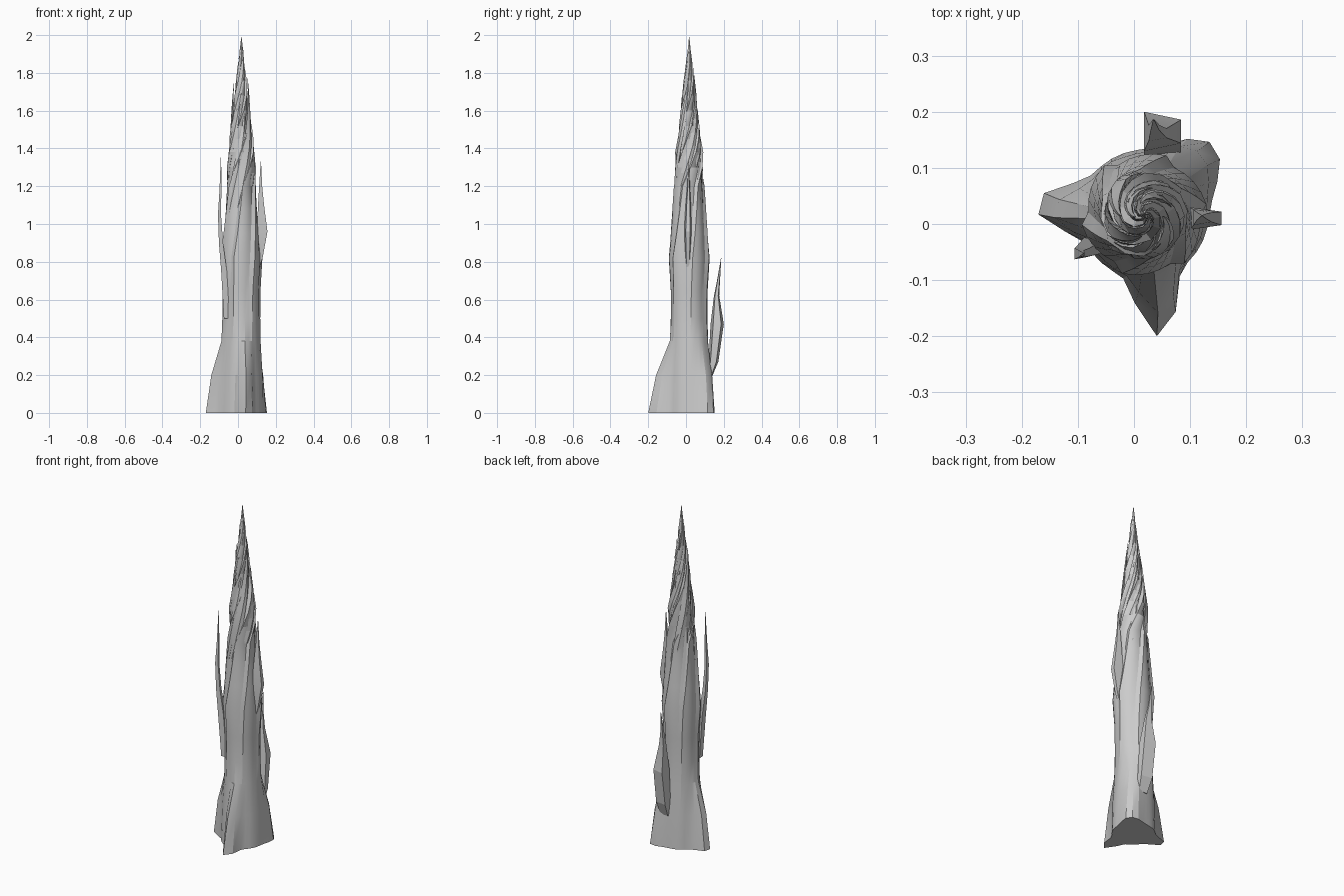
import bpy, bmesh, math
from math import sin, cos, pi, radians
from mathutils import Vector

cube = bpy.data.objects.get("Cube")
if cube:
    bpy.data.objects.remove(cube, do_unlink=True)

stone = bpy.data.materials.new("pale grey stone")
stone.use_nodes = True
GREY = (0.6, 0.6, 0.6, 1)
stone.diffuse_color = GREY
stone.node_tree.nodes["Principled BSDF"].inputs["Base Color"].default_value = GREY


def loft(name, rings, smooth=22):
    """Skin closed rings of equal point count and cap both ends."""
    bm = bmesh.new()
    loops = [[bm.verts.new(p) for p in ring] for ring in rings]
    n = len(loops[0])
    for a, b in zip(loops, loops[1:]):
        for i in range(n):
            j = (i + 1) % n
            bm.faces.new((a[i], a[j], b[j], b[i]))
    bm.faces.new(loops[0][::-1])
    bm.faces.new(loops[-1])
    bmesh.ops.recalc_face_normals(bm, faces=bm.faces)
    mesh = bpy.data.meshes.new(name)
    bm.to_mesh(mesh)
    bm.free()
    mesh.materials.append(stone)
    obj = bpy.data.objects.new(name, mesh)
    bpy.context.collection.objects.link(obj)
    bpy.ops.object.select_all(action='DESELECT')
    obj.select_set(True)
    bpy.context.view_layer.objects.active = obj
    bpy.ops.object.shade_smooth_by_angle(angle=radians(smooth))
    return obj


def lerp(table, z):
    """Read a value from (height, value) pairs."""
    for (z0, v0), (z1, v1) in zip(table, table[1:]):
        if z <= z1:
            return v0 + (v1 - v0) * (z - z0) / (z1 - z0)
    return table[-1][1]


# Spire body: three root lobes below, twisting stepped ridges above
RADIUS = [(0, .115), (.2, .11), (.38, .1), (.6, .096), (.82, .108), (1, .09), (1.2, .077),
          (1.38, .068), (1.5, .052), (1.7, .032), (1.85, .015), (1.99, .001)]
LOBE = [(0, 1), (.2, .66), (.38, .06), (.55, 0), (2, 0)]
RIDGE = [(0, 0), (.35, .04), (.8, .12), (1.2, .16), (1.5, .35), (2, .4)]
TWIST = [(0, 0), (.8, 8), (1.2, 35), (1.5, 125), (2, 330)]
ROOTS = [(-82, .105, 15), (175, .08, 17), (45, .06, 24)]
SIDES = 30
AXIS = Vector((.018, .017))


def body_ring(z):
    ring = []
    for i in range(SIDES):
        deg = i * 360 / SIDES
        tooth = (i % 5) / 4
        r = lerp(RADIUS, z) * (1 + lerp(RIDGE, z) * (.35 - tooth))
        for at, height, spread in ROOTS:
            off = (deg - at + 180) % 360 - 180
            r += lerp(LOBE, z) * height * math.exp(-(off / spread) ** 2)
        a = radians(deg + lerp(TWIST, z))
        ring.append((AXIS.x + r * cos(a), AXIS.y + r * sin(a), z))
    return ring


heights = [0, .2, .38, .5, .65, .82, .95, 1.08, 1.2, 1.3, 1.38, 1.45, 1.52, 1.6,
           1.68, 1.76, 1.85, 1.92, 1.99]
loft("spire_body", [body_ring(z) for z in heights])


# Helical blades peeling off the upper spire into free points
def blade(name, start, end, angle, turn, width, flare):
    rings = []
    steps = 9
    for k in range(steps + 1):
        t = k / steps
        z = start + (end - start) * t
        a = radians(angle + turn * t)
        out = Vector((cos(a), sin(a), 0))
        side = Vector((-sin(a), cos(a), 0))
        r = lerp(RADIUS, z) * .9 + flare * t
        w = width * sin(pi * (.12 + .88 * t)) ** .8 * (1 - .6 * t) + .0006
        c = Vector((AXIS.x, AXIS.y, z)) + out * r
        rings.append([c + side * w, c + out * w * .35 + side * w * .3,
                      c - side * w, c - out * w * .6])
    loft(name, rings, 15)


BLADES = [(.95, 1.62, 200, 100, .034, .002), (1.1, 1.75, 95, 90, .03, .016),
          (1.1, 1.78, 255, 100, .032, .012), (1.2, 1.69, 170, 95, .03, .008),
          (1.2, 1.84, 320, 150, .028, .006), (1.3, 1.88, 30, 170, .026, .004),
          (1.4, 1.93, 140, 190, .024, .004), (.75, 1.46, 10, 60, .03, .0),
          (.55, 1.3, 245, 30, .026, .0), (.6, 1.4, 120, 35, .03, .0)]
for n, spec in enumerate(BLADES):
    blade(f"spiral_blade_{n + 1}", *spec)


# Free standing splinters: stations of centre x, y, z and half sizes in x and y
def splinter(name, stations):
    rings = []
    for x, y, z, wx, wy in stations:
        rings.append([(x + wx, y + wy * .6, z), (x - wx, y + wy, z),
                      (x - wx, y - wy, z), (x + wx, y - wy * .6, z)])
    loft(name, rings, 12)


splinter("left_splinter", [(.09, .01, .72, .008, .008), (.115, .01, .82, .015, .015),
                           (.128, .01, .96, .028, .02), (.122, .012, 1.1, .016, .014),
                           (.12, .014, 1.2, .008, .007), (.121, .015, 1.33, .001, .001)])
splinter("right_splinter", [(-.06, -.035, .5, .015, .015), (-.074, -.042, .75, .015, .018),
                            (-.09, -.05, .9, .011, .012), (-.098, -.053, 1.05, .008, .01),
                            (-.093, -.053, 1.18, .005, .006), (-.09, -.052, 1.36, .001, .001)])
splinter("back_splinter", [(.05, .125, .19, .026, .012), (.051, .145, .27, .033, .026),
                           (.051, .165, .47, .033, .035), (.042, .162, .62, .016, .014),
                           (.037, .172, .7, .008, .008), (.035, .186, .82, .001, .001)])
